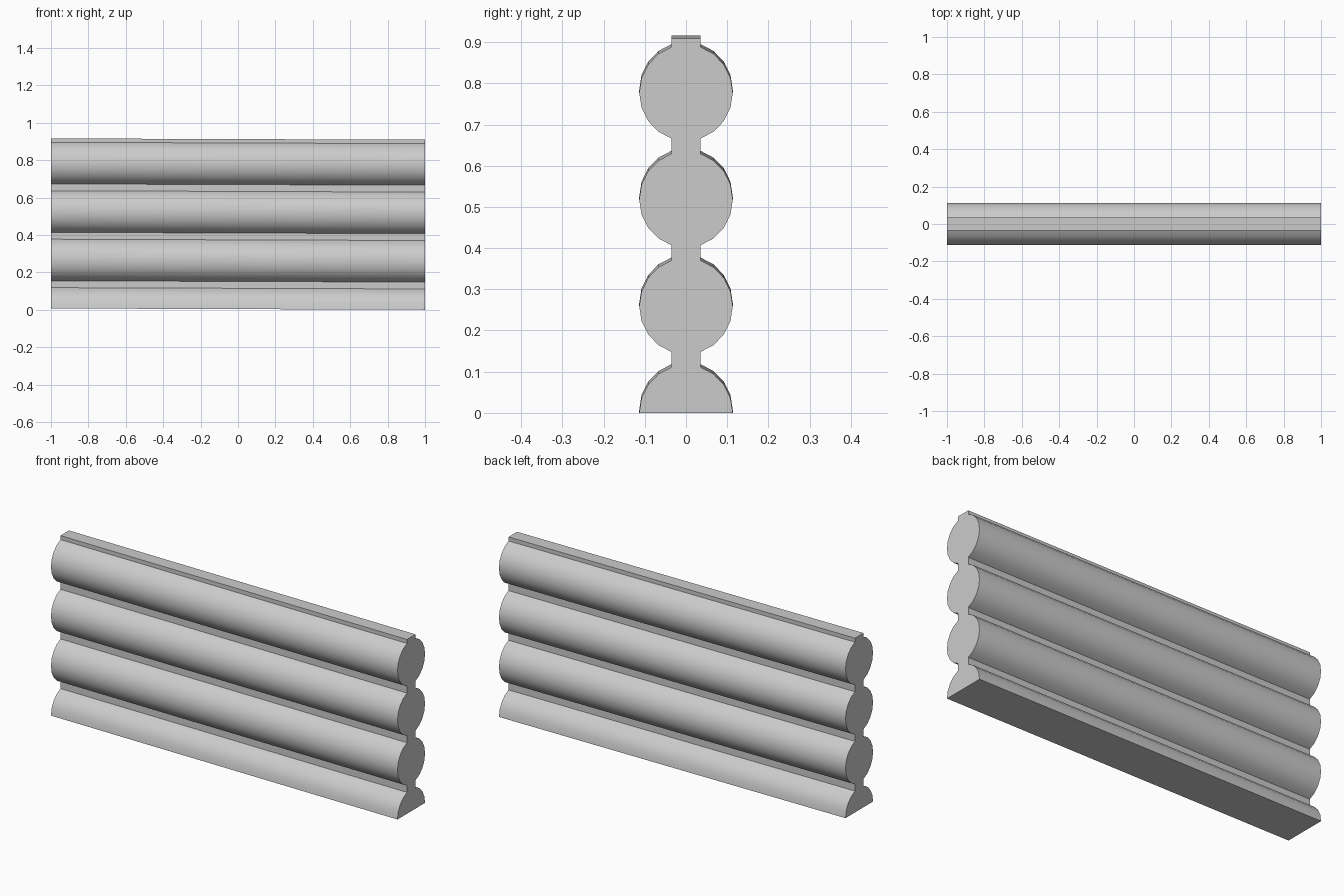
import bpy, bmesh, math

if "Cube" in bpy.data.objects:
    bpy.data.objects.remove(bpy.data.objects["Cube"])

RADIUS, STRETCH, PITCH = 0.1135, 1.03, 0.259
TOP, HALF_LEN, TILT = 0.909, 1.0, 0.0035


def log_side(center, start):
    # right-hand arc of one log, 18 degrees per facet
    return [(RADIUS * math.cos(math.radians(18 * k)),
             center + RADIUS * STRETCH * math.sin(math.radians(18 * k)))
            for k in range(start, 5)]


# half profile: a half log at the base, three full logs, narrow top strip
half = log_side(0, 0)
for i in (1, 2, 3):
    half += log_side(i * PITCH, -4)
half.append((half[-1][0], TOP))
profile = half + [(-y, z) for y, z in reversed(half)]

# extrude along x, with the slight slope of the wall
bm = bmesh.new()
ends = [[bm.verts.new((x, y, z + (HALF_LEN - x) * TILT)) for y, z in profile]
        for x in (-HALF_LEN, HALF_LEN)]
n = len(profile)
for i in range(n):
    j = (i + 1) % n
    bm.faces.new((ends[0][i], ends[0][j], ends[1][j], ends[1][i]))
for loop in ends:
    bm.faces.new(loop)
bmesh.ops.recalc_face_normals(bm, faces=bm.faces)
caps = [f for f in bm.faces if len(f.verts) > 4]
bmesh.ops.triangulate(bm, faces=caps)

mesh = bpy.data.meshes.new("log_wall")
bm.to_mesh(mesh)
bm.free()
wall = bpy.data.objects.new("log_wall", mesh)
bpy.context.collection.objects.link(wall)

# smooth logs, crisp grooves and ends
bpy.context.view_layer.objects.active = wall
wall.select_set(True)
bpy.ops.object.shade_smooth_by_angle(angle=math.radians(30))
